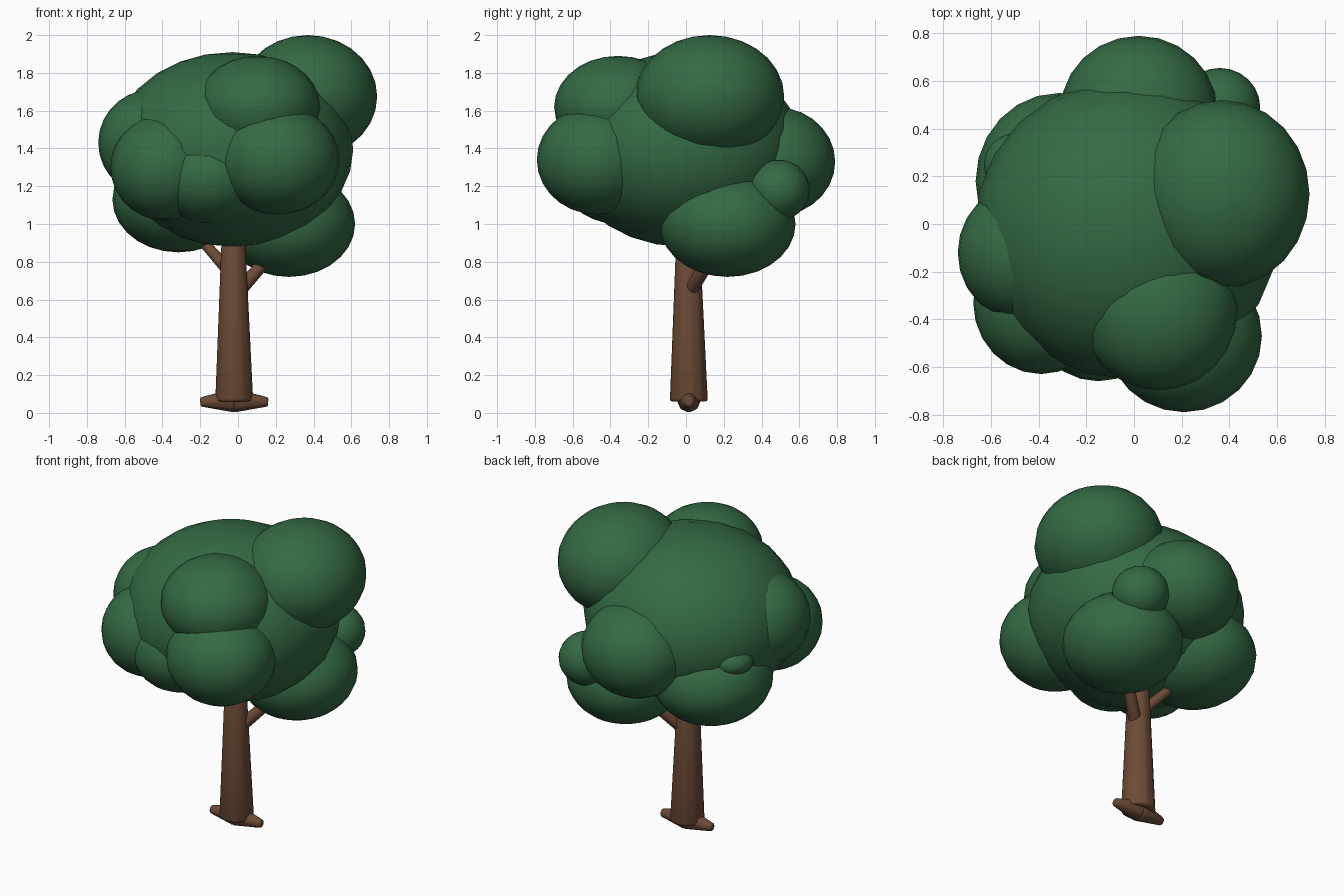
import bpy
import math
from mathutils import Vector

cube = bpy.data.objects.get("Cube")
if cube:
    bpy.data.objects.remove(cube, do_unlink=True)


def material(name, rgb):
    mat = bpy.data.materials.new(name)
    mat.use_nodes = True
    mat.diffuse_color = (*rgb, 1)
    mat.node_tree.nodes["Principled BSDF"].inputs["Base Color"].default_value = (*rgb, 1)
    return mat


leaf_green = material("leaf green", (0.034, 0.145, 0.056))
bark_brown = material("bark brown", (0.15, 0.07, 0.037))


def finish(name, mat, angle):
    ob = bpy.context.object
    ob.name = name
    ob.data.materials.append(mat)
    bpy.ops.object.shade_smooth_by_angle(angle=math.radians(angle))
    return ob


def leaf_clump(name, centre, radii):
    """Rounded ellipsoid of foliage."""
    bpy.ops.mesh.primitive_uv_sphere_add(segments=24, ring_count=14, location=centre)
    bpy.context.object.scale = radii
    bpy.ops.object.transform_apply(location=False, rotation=False, scale=True)
    finish(name, leaf_green, 60)


def limb(name, start, end, r_start, r_end, sides=8, bevel=0.01):
    """Tapered, softly bevelled limb between two points."""
    a, b = Vector(start), Vector(end)
    bpy.ops.mesh.primitive_cone_add(
        vertices=sides, radius1=r_start, radius2=r_end, depth=(b - a).length,
        location=(a + b) / 2, rotation=(b - a).to_track_quat('Z', 'Y').to_euler())
    ob = finish(name, bark_brown, 50)
    mod = ob.modifiers.new("soft edges", 'BEVEL')
    mod.width = bevel
    mod.segments = 2


# Foliage: one large crown with smaller clumps around it
clumps = {
    "main_crown": ((-0.03, -0.02, 1.395), (0.64, 0.63, 0.515)),
    "top_clump": ((0.37, 0.125, 1.675), (0.367, 0.395, 0.325)),
    "front_upper_clump": ((0.105, -0.36, 1.62), (0.33, 0.338, 0.27)),
    "front_lower_clump": ((0.21, -0.47, 1.34), (0.327, 0.32, 0.29)),
    "side_clump": ((-0.46, -0.12, 1.43), (0.28, 0.29, 0.28)),
    "front_side_clump": ((-0.39, -0.33, 1.3), (0.285, 0.3, 0.28)),
    "front_under_clump": ((-0.15, -0.36, 1.25), (0.29, 0.3, 0.25)),
    "low_left_clump": ((0.27, 0.22, 1.0), (0.35, 0.36, 0.28)),
    "low_right_clump": ((-0.315, 0.18, 1.13), (0.35, 0.37, 0.28)),
    "back_clump": ((0.02, 0.47, 1.33), (0.33, 0.32, 0.29)),
    "small_back_clump": ((0.36, 0.49, 1.18), (0.17, 0.165, 0.16)),
    "small_side_clump": ((-0.5, 0.25, 1.31), (0.13, 0.13, 0.09)),
}
for name, (centre, radii) in clumps.items():
    leaf_clump(name, centre, radii)

# Trunk
limb("trunk", (-0.02, 0.015, 0.06), (-0.025, 0.01, 1.0), 0.104, 0.062, sides=10, bevel=0.015)

# Roots spreading to both sides
for name, side in (("left_root", 1), ("right_root", -1)):
    limb(name, (-0.02, 0.015, 0.065), (-0.02 + side * 0.18, 0.015, 0.058), 0.065, 0.026)

# Branches reaching into the low clumps
limb("left_branch", (-0.01, 0.01, 0.63), (0.25, 0.2, 0.92), 0.042, 0.03)
limb("right_branch", (-0.03, 0.02, 0.73), (-0.25, 0.15, 0.98), 0.036, 0.027)
